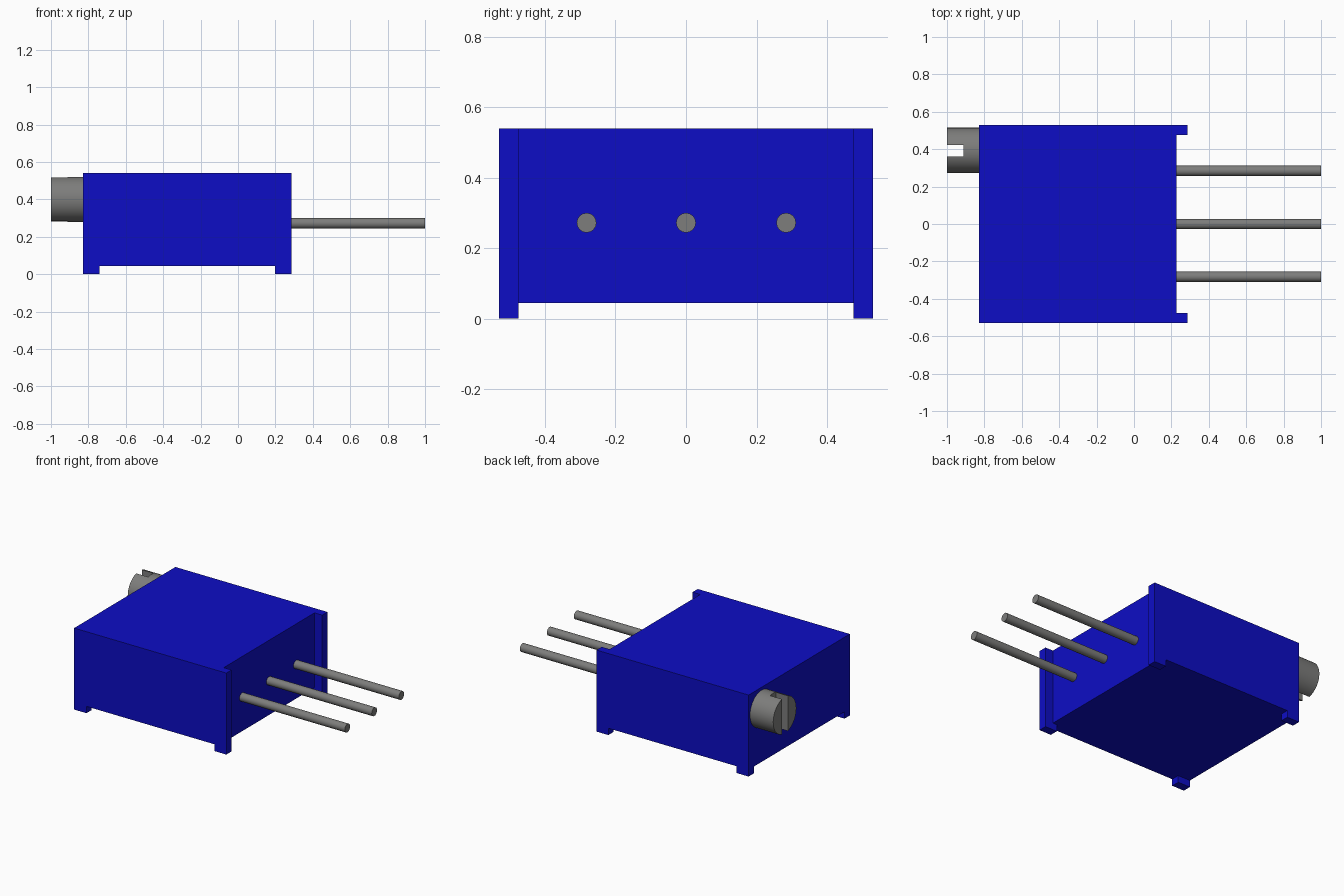
import bpy
import math

default_cube = bpy.data.objects.get("Cube")
if default_cube:
    bpy.data.objects.remove(default_cube, do_unlink=True)


def material(name, rgb):
    mat = bpy.data.materials.new(name)
    mat.use_nodes = True
    mat.diffuse_color = (*rgb, 1)
    mat.node_tree.nodes["Principled BSDF"].inputs["Base Color"].default_value = (*rgb, 1)
    return mat


BLUE = material("blue plastic", (0.004, 0.004, 0.56))
GREY = material("grey metal", (0.205, 0.205, 0.2))


def box(name, x, y, z, mat):
    """Box from its (min, max) range on each axis."""
    bpy.ops.mesh.primitive_cube_add(size=1, location=[(a + b) / 2 for a, b in (x, y, z)])
    obj = bpy.context.object
    obj.name = name
    obj.scale = [b - a for a, b in (x, y, z)]
    bpy.ops.object.transform_apply(location=True, rotation=False, scale=True)
    obj.data.materials.append(mat)
    return obj


def rod(name, x, y, z, radius, sides):
    """Cylinder lying along x."""
    bpy.ops.mesh.primitive_cylinder_add(vertices=sides, radius=radius, depth=x[1] - x[0],
                                        location=((x[0] + x[1]) / 2, y, z),
                                        rotation=(0, math.pi / 2, 0))
    obj = bpy.context.object
    obj.name = name
    bpy.ops.object.transform_apply(location=True, rotation=True, scale=True)
    obj.data.materials.append(GREY)
    return obj


def cut(obj, x, y, z):
    """Remove a box-shaped volume from obj."""
    cutter = box("cutter", x, y, z, obj.data.materials[0])
    cutter.hide_render = True
    mod = obj.modifiers.new("cut", "BOOLEAN")
    mod.operation = "DIFFERENCE"
    mod.solver = "EXACT"
    mod.object = cutter
    bpy.ops.object.select_all(action="DESELECT")
    obj.select_set(True)
    bpy.context.view_layer.objects.active = obj
    bpy.ops.object.modifier_apply(modifier=mod.name)
    bpy.data.objects.remove(cutter, do_unlink=True)


def smooth(obj):
    bpy.ops.object.select_all(action="DESELECT")
    obj.select_set(True)
    bpy.context.view_layer.objects.active = obj
    bpy.ops.object.shade_smooth_by_angle(angle=math.radians(35))


# Housing: block with a recessed pin end and an underside relieved to four corner feet
housing = box("housing", (-0.83, 0.285), (-0.53, 0.53), (0, 0.54), BLUE)
cut(housing, (0.228, 0.5), (-0.475, 0.475), (-0.2, 0.8))
cut(housing, (-1, 0.5), (-0.475, 0.475), (-0.2, 0.045))
cut(housing, (-0.74, 0.198), (-0.8, 0.8), (-0.2, 0.045))

# Slotted adjustment screw
screw = rod("adjustment_screw", (-1, -0.82), 0.394, 0.4, 0.121, 40)
cut(screw, (-1.2, -0.912), (0.362, 0.422), (0, 0.8))
smooth(screw)

# Three terminal pins
for label, y in (("front", -0.282), ("middle", 0), ("back", 0.284)):
    smooth(rod(label + "_pin", (0.215, 1), y, 0.272, 0.028, 16))
